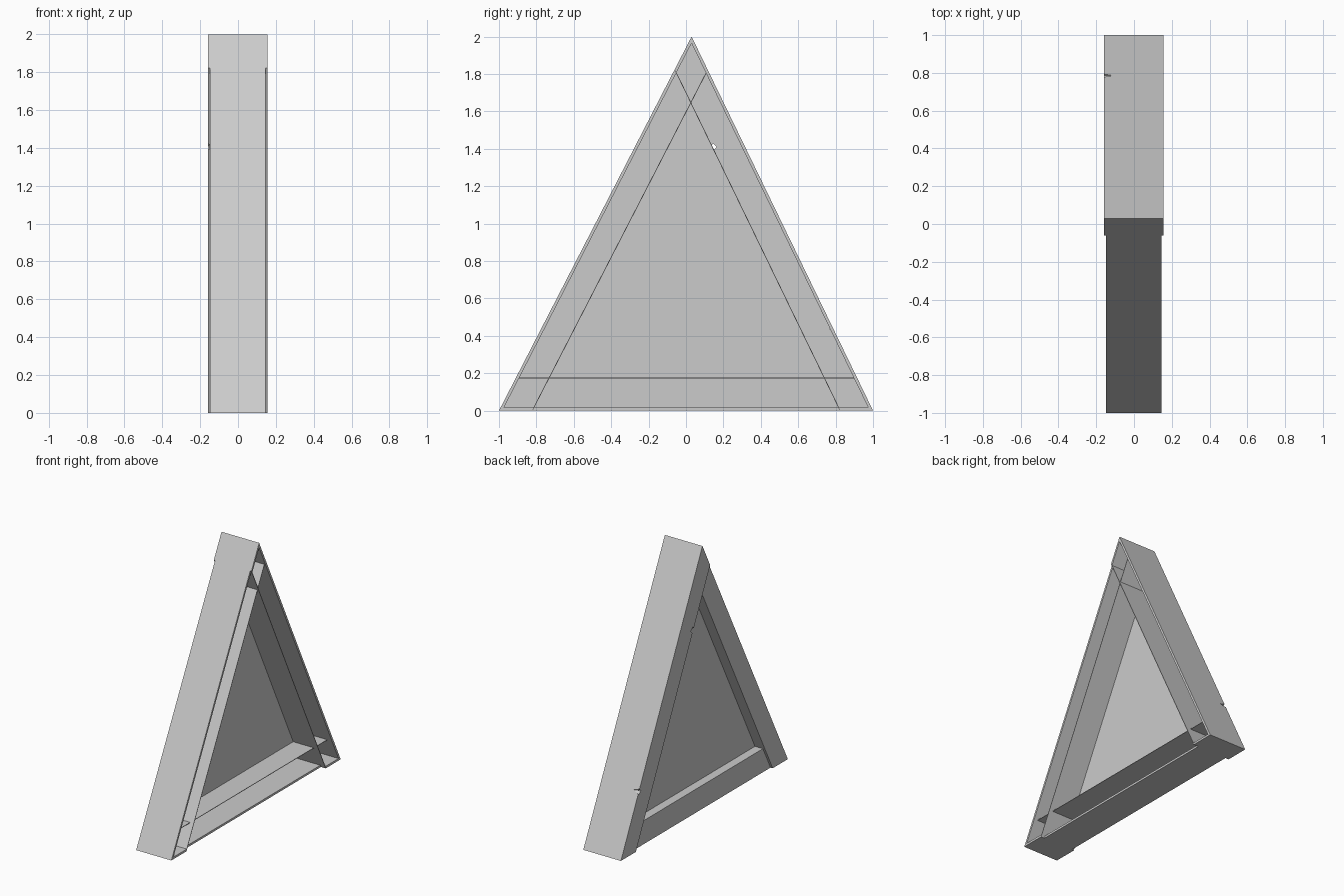
import bpy
import bmesh
import math
from mathutils import Vector
from mathutils.geometry import intersect_line_line_2d as _unused, intersect_line_line

cube = bpy.data.objects.get("Cube")
if cube:
    bpy.data.objects.remove(cube, do_unlink=True)

grey = bpy.data.materials.new("light_grey")
grey.use_nodes = True
grey.diffuse_color = (0.6, 0.6, 0.6, 1)
grey.node_tree.nodes["Principled BSDF"].inputs["Base Color"].default_value = (0.6, 0.6, 0.6, 1)

# Outer triangle in the side plane (y, z)
A, B, C = Vector((0, -1, 0)), Vector((0, 1, 0)), Vector((0, 0.03, 2))
CENTRE = (A + B + C) / 3
SIDES = {"front": (A, C), "back": (B, C), "bottom": (A, B)}


def line(side, offset):
    """A side of the triangle moved inwards by offset."""
    p, q = SIDES[side]
    n = Vector((1, 0, 0)).cross(q - p).normalized()
    if n.dot(CENTRE - p) < 0:
        n = -n
    return p + n * offset, q + n * offset


def meet(s, a, t, b):
    return intersect_line_line(*line(s, a), *line(t, b))[0]


def strip(side, a, b):
    """Band along a side between two depths, ending on the other two sides."""
    j, k = [s for s in SIDES if s != side]
    return [meet(side, a, j, 0), meet(side, a, k, 0),
            meet(side, b, k, 0), meet(side, b, j, 0)]


def prism(name, points, x0, x1):
    """Extrude a side profile across the width."""
    bm = bmesh.new()
    low = [bm.verts.new((x0, p.y, p.z)) for p in points]
    face = bm.faces.new(low)
    out = bmesh.ops.extrude_face_region(bm, geom=[face])
    new = [v for v in out["geom"] if isinstance(v, bmesh.types.BMVert)]
    bmesh.ops.translate(bm, verts=new, vec=(x1 - x0, 0, 0))
    bmesh.ops.recalc_face_normals(bm, faces=bm.faces)
    mesh = bpy.data.meshes.new(name)
    bm.to_mesh(mesh)
    bm.free()
    mesh.materials.append(grey)
    ob = bpy.data.objects.new(name, mesh)
    bpy.context.collection.objects.link(ob)
    return ob


WALL, SHEET = 0.016, 0.004
DEPTH = {"front": 0.16, "back": 0.16, "bottom": 0.177}
WIDTH = {"front": (-0.148, 0.145), "back": (-0.158, 0.155), "bottom": (-0.13, 0.115)}
parts = {}

# Three channel bars, each open towards +x
for side, (x0, x1) in WIDTH.items():
    d = DEPTH[side]
    parts[side] = [
        prism(side + "_outer_wall", strip(side, 0, WALL), x0, x1),
        prism(side + "_inner_wall", strip(side, d - SHEET, d), x0, x1),
        prism(side + "_side_web", strip(side, 0, d), x0, x0 + 0.008),
    ]

# End caps where a wider bar runs past its neighbour
for bar, end in (("back", "front"), ("back", "bottom"), ("front", "bottom")):
    d = DEPTH[bar]
    cap = [meet(bar, 0, end, 0), meet(bar, d, end, 0),
           meet(bar, d, end, WALL), meet(bar, 0, end, WALL)]
    prism(bar + "_bar_cap_at_" + end, cap, *WIDTH[bar])

# Recessed panel closing the inner triangle
corners = [meet(s, DEPTH[s], t, DEPTH[t])
           for s, t in (("front", "bottom"), ("bottom", "back"), ("back", "front"))]
prism("centre_panel", corners, -0.064, -0.056)

# Small chips in the edge of the back bar
for i, (y, z) in enumerate(((0.785, 0.44), (0.145, 1.41))):
    bpy.ops.mesh.primitive_cone_add(vertices=4, radius1=0.03, depth=0.06,
                                    location=(-0.142, y, z),
                                    rotation=(0, math.pi / 2, 0))
    chip = bpy.context.object
    chip.name = "chip_cutter_%d" % i
    chip.hide_render = True
    chip.hide_viewport = True
    chip.display_type = 'WIRE'
    for ob in parts["back"]:
        mod = ob.modifiers.new("chip", 'BOOLEAN')
        mod.operation = 'DIFFERENCE'
        mod.solver = 'EXACT'
        mod.object = chip
